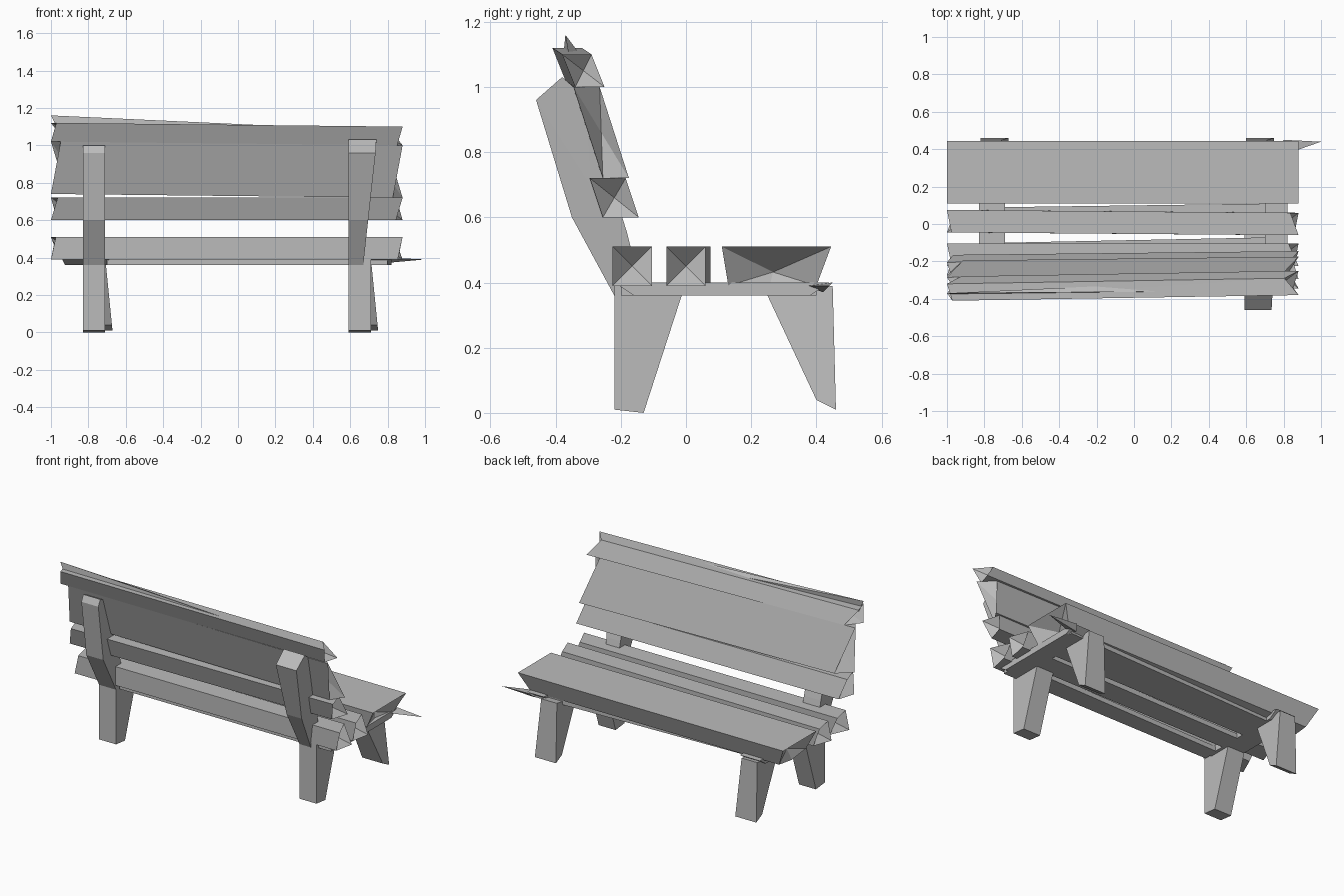
import bpy
import bmesh
import random
from mathutils import Vector

random.seed(4)
LEFT_END, RIGHT_END = -1.0, 0.88

cube = bpy.data.objects.get("Cube")
if cube:
    bpy.data.objects.remove(cube, do_unlink=True)

grey = bpy.data.materials.new("plain grey")
grey.use_nodes = True
grey.diffuse_color = (0.5, 0.5, 0.5, 1)
grey.node_tree.nodes["Principled BSDF"].inputs["Base Color"].default_value = grey.diffuse_color


def finish(name, bm):
    bmesh.ops.triangulate(bm, faces=[f for f in bm.faces if len(f.verts) > 3])
    bmesh.ops.recalc_face_normals(bm, faces=bm.faces)
    mesh = bpy.data.meshes.new(name)
    bm.to_mesh(mesh)
    bm.free()
    mesh.materials.append(grey)
    obj = bpy.data.objects.new(name, mesh)
    bpy.context.collection.objects.link(obj)


def loft(name, start, end, dent=0.0):
    """Board between two end rings of points, with caps pushed inward by dent."""
    bm = bmesh.new()
    rings = [[bm.verts.new(p) for p in points] for points in (start, end)]
    count = len(start)
    for ring, step in zip(rings, (dent, -dent)):
        middle = sum((v.co for v in ring), Vector()) / count
        hub = bm.verts.new(middle + Vector((step, 0, 0)))
        for i in range(count):
            bm.faces.new((ring[i - 1], ring[i], hub))
    first, second = rings
    for i in range(count):
        bm.faces.new((first[i - 1], first[i], second[i], second[i - 1]))
    finish(name, bm)


def slat(name, y, z, depth, height, lean=0.0, swing=0.0, drop=0.0):
    """Rough plank: leans back by lean, and its right end moves by swing and drop."""
    corners = [(y + side * depth / 2 - level * lean / 2, z + level * height / 2)
               for side, level in ((-1, -1), (1, -1), (1, 1), (-1, 1))]
    tall = [0, random.uniform(0.03, 0.09), 0, random.uniform(0.02, 0.06)]
    start = [(LEFT_END + cut, cy, cz) for cut, (cy, cz) in zip(tall, corners)]
    end = [(RIGHT_END - cut, cy + swing, cz - drop)
           for cut, (cy, cz) in zip(reversed(tall), corners)]
    loft(name, start, end, 0.06)


def upright(name, outline, left, right, flare=0.0, taper=0.0):
    """Side outline (y, z) given thickness in x: flares at the floor, tapers low down."""
    start = [(left, y, z) for y, z in outline]
    end = [(right + flare * max(0, 1 - 2.5 * z) - taper * max(0, 1 - z), y, z)
           for y, z in outline]
    loft(name, start, end)


def splinter(name, base, tip):
    """Thin three-sided shard with a wide root."""
    bm = bmesh.new()
    root = [bm.verts.new(p) for p in base]
    end = bm.verts.new(tip)
    bm.faces.new(root)
    for i in range(3):
        bm.faces.new((root[i - 1], root[i], end))
    finish(name, bm)


# Seat slats; the front one is undercut along its front edge
under = [(0.11, 0.51), (0.445, 0.51), (0.4, 0.39), (0.25, 0.36), (0.13, 0.39)]
loft("seat_front_slat",
     [(LEFT_END + (0.51 - z) / 2, y, z) for y, z in under],
     [(RIGHT_END - (0.51 - z) / 2, y, z) for y, z in under], 0.06)
slat("seat_middle_slat", y=0.015, z=0.45, depth=0.12, height=0.12, swing=-0.015)
slat("seat_rear_slat", y=-0.165, z=0.45, depth=0.12, height=0.12)

# Backrest slats, leaning back
slat("back_lower_slat", y=-0.24, z=0.66, depth=0.11, height=0.12, lean=0.04, swing=0.02)
slat("back_middle_slat", y=-0.28, z=0.88, depth=0.08, height=0.28, lean=0.09, swing=0.02, drop=0.02)
slat("back_top_slat", y=-0.345, z=1.07, depth=0.09, height=0.1, lean=0.04, swing=0.03, drop=0.02)

# Thin warped strips beneath the seat
for name, back, near, far in (("front", 0.14, 0.35, 0.4), ("middle", -0.04, 0.09, 0.11),
                              ("rear", -0.2, -0.1, -0.07)):
    start = [(-0.7, back, 0.39), (-0.7, near, 0.39), (-0.7, near, 0.36), (-0.7, back, 0.36)]
    end = [(0.8, far if y == near else y, z) for x, y, z in start]
    loft("under_" + name + "_strip", start, end)

# Seat rails, legs splayed toward the floor
rail = [(-0.22, 0.4), (0.44, 0.4), (0.38, 0.36), (-0.16, 0.36)]
rear_leg = [(-0.22, 0.4), (-0.01, 0.37), (-0.13, 0), (-0.22, 0.01)]
front_leg = [(0.25, 0.36), (0.45, 0.39), (0.46, 0.01), (0.4, 0.04)]
for side, rail_left, rail_right, left in (("right", -0.83, -0.69, -0.83), ("left", 0.7, 0.82, 0.59)):
    upright(side + "_seat_rail", rail, rail_left, rail_right)
    upright(side + "_rear_leg", rear_leg, left, left + 0.12)
    upright(side + "_front_leg", front_leg, left + 0.01, left + 0.12, flare=0.04)

# Back posts, the right one set closer to the slats
post = [(-0.22, 0.36), (-0.35, 0.6), (-0.46, 0.96), (-0.38, 1.03),
        (-0.31, 0.97), (-0.18, 0.55), (-0.14, 0.39)]
upright("right_back_post", [(max(y, -0.4), min(z, 1)) for y, z in post], -0.83, -0.71)
upright("left_back_post", post, 0.59, 0.74, taper=0.11)

# Broken shards at the ends
splinter("seat_shard", [(0.8, 0.37, 0.39), (0.8, 0.45, 0.4), (0.78, 0.42, 0.37)], (1, 0.44, 0.39))
splinter("top_shard", [(0.3, -0.36, 1.1), (0.3, -0.31, 1.08), (-0.95, -0.38, 1.06)], (-1, -0.37, 1.16))
